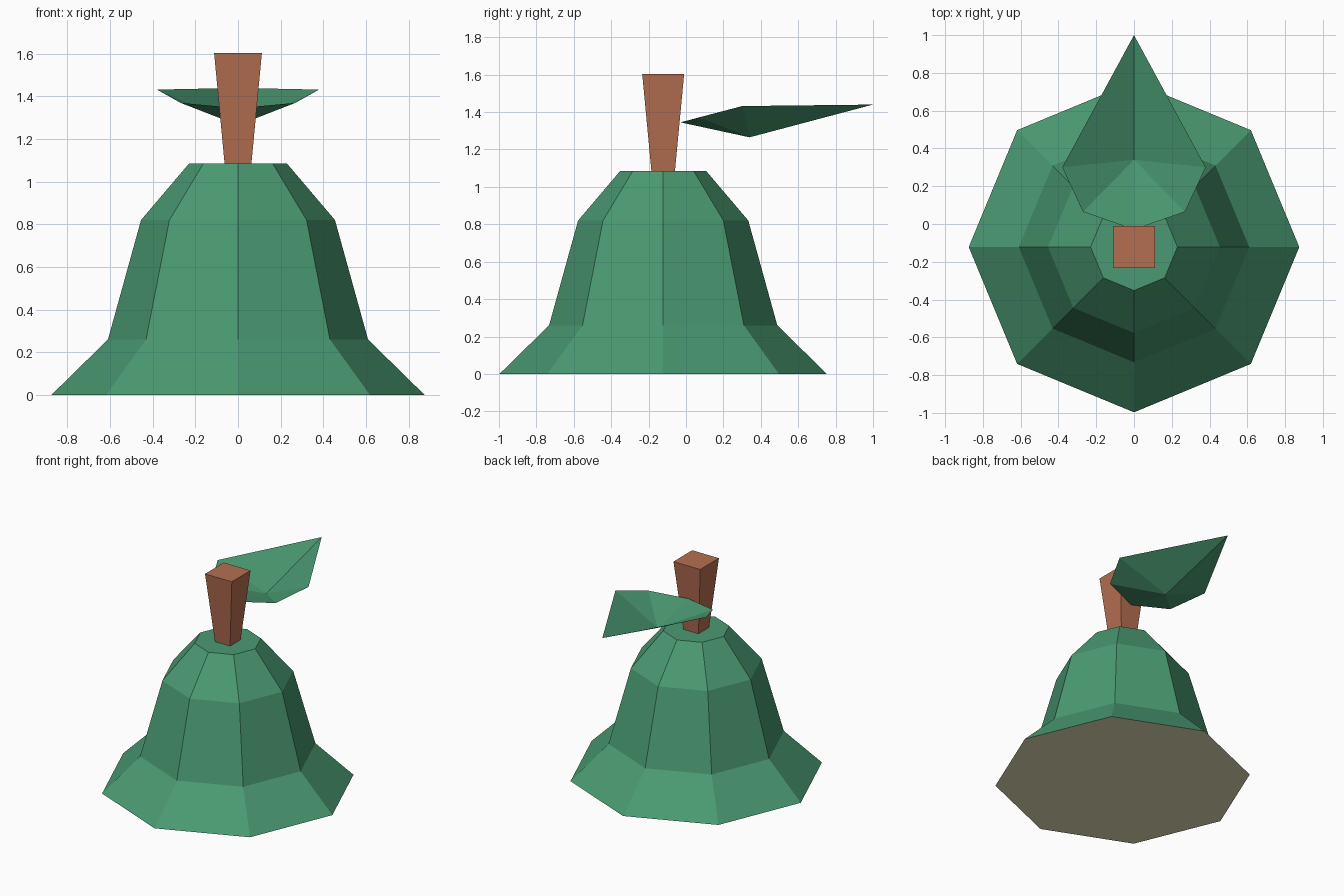
import bpy, bmesh
from math import cos, sin, pi

cube = bpy.data.objects.get("Cube")
if cube:
    bpy.data.objects.remove(cube, do_unlink=True)


def material(name, rgb):
    mat = bpy.data.materials.new(name)
    mat.use_nodes = True
    mat.diffuse_color = (*rgb, 1)
    mat.node_tree.nodes["Principled BSDF"].inputs["Base Color"].default_value = (*rgb, 1)
    return mat


green = material("leaf green", (0.069, 0.323, 0.168))
brown = material("stem brown", (0.46, 0.159, 0.082))
cream = material("cream flesh", (0.84, 0.81, 0.53))

CENTRE_Y = -0.122


def add_object(name, bm, mats):
    mesh = bpy.data.meshes.new(name)
    bm.to_mesh(mesh)
    bm.free()
    for mat in mats:
        mesh.materials.append(mat)
    obj = bpy.data.objects.new(name, mesh)
    bpy.context.collection.objects.link(obj)
    return obj


def lathe(name, profile, sides, turn, mats):
    """Faceted solid of revolution from (radius, height) pairs, capped at both ends."""
    bm = bmesh.new()
    rings = []
    for r, z in profile:
        angles = [turn + 2 * pi * i / sides for i in range(sides)]
        rings.append([bm.verts.new((r * cos(a), CENTRE_Y + r * sin(a), z)) for a in angles])
    for low, high in zip(rings, rings[1:]):
        for i in range(sides):
            j = (i + 1) % sides
            bm.faces.new((low[i], low[j], high[j], high[i]))
    bm.faces.new(rings[-1])
    bottom = bm.faces.new(rings[0][::-1])
    bottom.material_index = len(mats) - 1
    return add_object(name, bm, mats)


# Flared eight-sided body with a cream underside
lathe("body", [(0.875, 0), (0.61, 0.26), (0.455, 0.82), (0.23, 1.085)], 8, 0, [green, cream])

# Square stem, wider at the top
lathe("stem", [(0.063 * 2 ** 0.5, 1.085), (0.112 * 2 ** 0.5, 1.603)], 4, pi / 4, [brown])

# Cupped leaf: a fan of triangles around its low centre, each half mirrored
bm = bmesh.new()
centre = bm.verts.new((0, 0.34, 1.265))
base = bm.verts.new((0, -0.03, 1.345))
tip = bm.verts.new((0, 1.0, 1.44))
for side in (1, -1):
    near = bm.verts.new((side * 0.27, 0.065, 1.37))
    wide = bm.verts.new((side * 0.38, 0.30, 1.432))
    rim = [base, near, wide, tip][::side]
    for a, b in zip(rim, rim[1:]):
        bm.faces.new((centre, a, b))
add_object("leaf", bm, [green])
